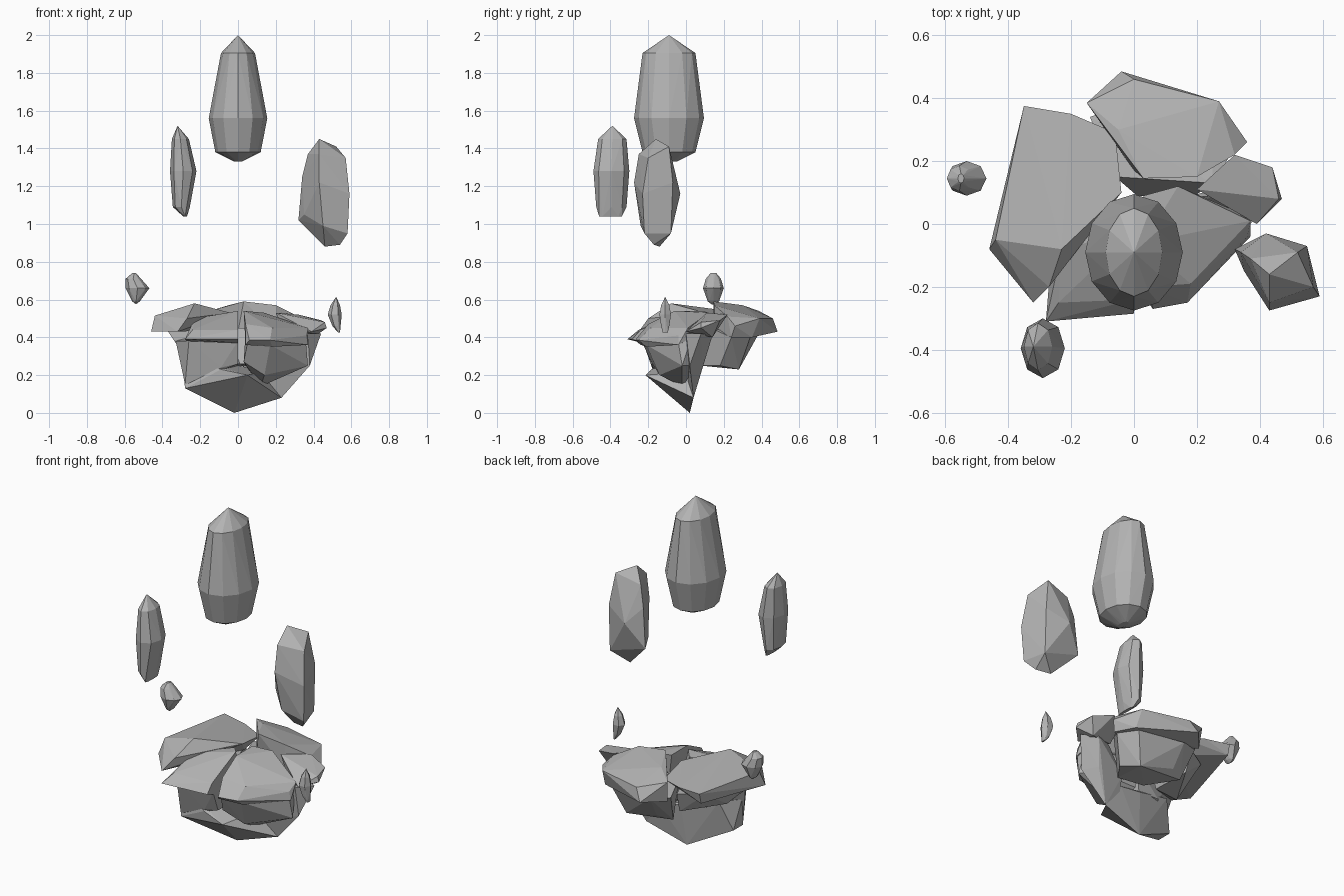
import bpy
import bmesh
from math import cos, sin, tau

default_cube = bpy.data.objects.get("Cube")
if default_cube:
    bpy.data.objects.remove(default_cube, do_unlink=True)

# One plain stone colour for everything
stone = bpy.data.materials.new("grey_stone")
stone.use_nodes = True
colour = (0.45, 0.45, 0.45, 1)
stone.diffuse_color = colour
stone.node_tree.nodes["Principled BSDF"].inputs["Base Color"].default_value = colour

CENTI = 0.01  # point data is written in hundredths of a unit


def faceted_solid(name, points):
    """Wrap the points in a flat-faced convex solid."""
    bm = bmesh.new()
    for point in points:
        bm.verts.new([value * CENTI for value in point])
    bmesh.ops.remove_doubles(bm, verts=bm.verts[:], dist=0.001)
    bmesh.ops.convex_hull(bm, input=bm.verts[:])
    loose = [vert for vert in bm.verts if not vert.link_faces]
    bmesh.ops.delete(bm, geom=loose, context="VERTS")
    bmesh.ops.recalc_face_normals(bm, faces=bm.faces[:])
    mesh = bpy.data.meshes.new(name)
    bm.to_mesh(mesh)
    bm.free()
    mesh.materials.append(stone)
    solid = bpy.data.objects.new(name, mesh)
    bpy.context.collection.objects.link(solid)
    return solid


def crystal(name, rings, sides=8):
    """Stack elliptical rings given as centre x, y, z and radii x, y."""
    points = []
    for x, y, z, radius_x, radius_y in rings:
        for step in range(sides):
            angle = tau * step / sides
            points.append((x + radius_x * cos(angle),
                           y + radius_y * sin(angle), z))
    return faceted_solid(name, points)


# Floating crystals
crystal("main_crystal", [
    (0, -9, 200, 0, 0),
    (0, -9, 190.5, 9, 14),
    (0, -9, 156, 15.5, 18.5),
    (0, -9, 138, 12, 14),
    (0, -9, 133, 2, 4),
], sides=12)
crystal("right_slim_crystal", [
    (-32, -39, 152, 0, 0),
    (-30.5, -39, 145, 4.5, 7.5),
    (-29, -39.5, 128, 7, 9.5),
    (-30, -39.5, 109, 4.5, 8),
    (-28, -40, 104, 1, 6),
])
crystal("right_pebble", [
    (-55, 14.5, 74, 1, 1.5),
    (-55.5, 14.5, 71, 4, 4),
    (-53.2, 14.5, 66, 6.3, 5.5),
    (-54, 14.5, 59, 2, 3),
    (-54, 14.5, 57.5, 0, 1),
])
crystal("left_splinter", [
    (52, -11, 61.5, 0, 0),
    (51.5, -11, 57, 2.5, 2.5),
    (51.2, -11, 52, 3.7, 3.5),
    (52, -11, 46, 2, 2.5),
    (53.5, -11, 42.5, 0.5, 1.5),
], sides=6)
faceted_solid("left_broad_crystal", [
    (43, -16, 145), (52, -9, 141), (37, -11, 137), (57, -20, 135),
    (43, -25, 137), (42, -3, 116), (34, -9, 125), (59, -23, 116),
    (43, -27.5, 122), (55, -7, 122), (35, -15, 105), (32, -8, 102),
    (58, -22, 95), (45, -24, 99), (55, -8, 95), (46, -14, 88),
    (54, -17, 89),
])

# Cracked bowl, right side: thin pointed slab over a tapering block
faceted_solid("right_slab", [
    (-35, 37.5, 52), (-20, 35, 51), (-6, 29, 50), (-4, 10, 53),
    (-23, -8, 58), (-27, -20, 50), (-44, -5, 51.5), (-46, -8, 43),
    (-32, -25, 43), (-35, 36, 46), (-10, 20, 44),
])
faceted_solid("right_block", [
    (-37, -6, 43), (-28, 22, 44), (-15, 30, 44), (-5, 6, 45),
    (-33, -8, 37), (-28, 2, 31), (-11, 5, 30), (-14, 26, 32),
])

# Back: overhanging cap with a steep wall set in beneath it
faceted_solid("back_cap", [
    (-15, 38.5, 54), (-4, 48.5, 43), (0, 46, 50), (27, 39, 50),
    (36, 26, 46), (32, 22, 51), (20, 15, 57), (3, 14.5, 59),
    (-5, 30, 57), (-14, 37, 42), (28, 35, 40), (34, 24, 40),
    (0, 17, 43), (20, 15, 43),
])
faceted_solid("back_wall", [
    (-14, 34, 43), (-3, 38, 41), (25, 34, 40), (32, 24, 40),
    (-6, 15, 45), (25, 13, 45), (-10, 26, 26), (-2, 30, 28),
    (19, 28, 23), (25, 18, 25), (18, 8, 25), (1, 9, 26),
])

# Left side: tilted slab and the narrow block under it
faceted_solid("left_slab", [
    (32, 22, 52), (44, 18, 49), (47, 8, 45), (46, 8, 48),
    (39, 0, 43), (20, 11, 53), (40, 14, 40), (25, 10, 42),
])
faceted_solid("left_block", [
    (44, 8, 42), (37, 0, 42), (36, 14, 41), (25, 9, 42),
    (38, 2, 25), (32, 9, 26), (23, 4, 8), (14, 4, 14),
    (12, 1, 15), (15, 8, 27),
])

# Front right: flat lip jutting past a recessed block
faceted_solid("front_right_lip", [
    (-28, -31, 39), (0, -28.5, 39), (-24, -25, 44), (0, -24, 44),
    (-23, -8, 50), (-5, 4, 53), (0, -2, 54), (-27, -22, 38),
    (0, -23, 37), (-26, -6, 40), (0, 2, 42),
])
faceted_solid("front_right_block", [
    (-33, -8, 38), (-26, -20, 38), (0, -23, 38), (-28, -13, 15),
    (-9, -18, 24), (0, -18.5, 26), (-26, -3, 40), (0, 3, 42),
    (-14, 3, 26), (0, 4, 25),
])

# Front left: rounded top, short lip and recessed block
faceted_solid("front_left_lip", [
    (6, -27, 38.5), (17, -25, 38.5), (4, -20, 47), (18, -19, 45),
    (36, -4, 41), (37, 1, 45), (14, 12, 53), (3, 9, 54),
    (3, -6, 54), (37, -4, 36), (4, -24, 36), (18, -21, 35),
    (5, 8, 42), (35, 3, 40),
])
faceted_solid("front_left_block", [
    (5, -23, 37), (17, -21, 36), (36, -4, 37), (4, 6, 42),
    (35, 3, 40), (3, -18.5, 27), (14, -14, 20), (37, -2, 25),
    (12, -2, 14), (4, 6, 25), (30, 6, 25),
])

# Keel wedge at the bottom of the bowl
faceted_solid("keel", [
    (-2, 2, 0), (-28, -13, 13), (-28, -4, 13), (-30, -9, 30),
    (-9, -18.5, 23), (5, -21.5, 20), (3, -10, 11), (23, 4, 8),
    (0, 5, 24), (-22, 1, 30), (14, 6, 22),
])
